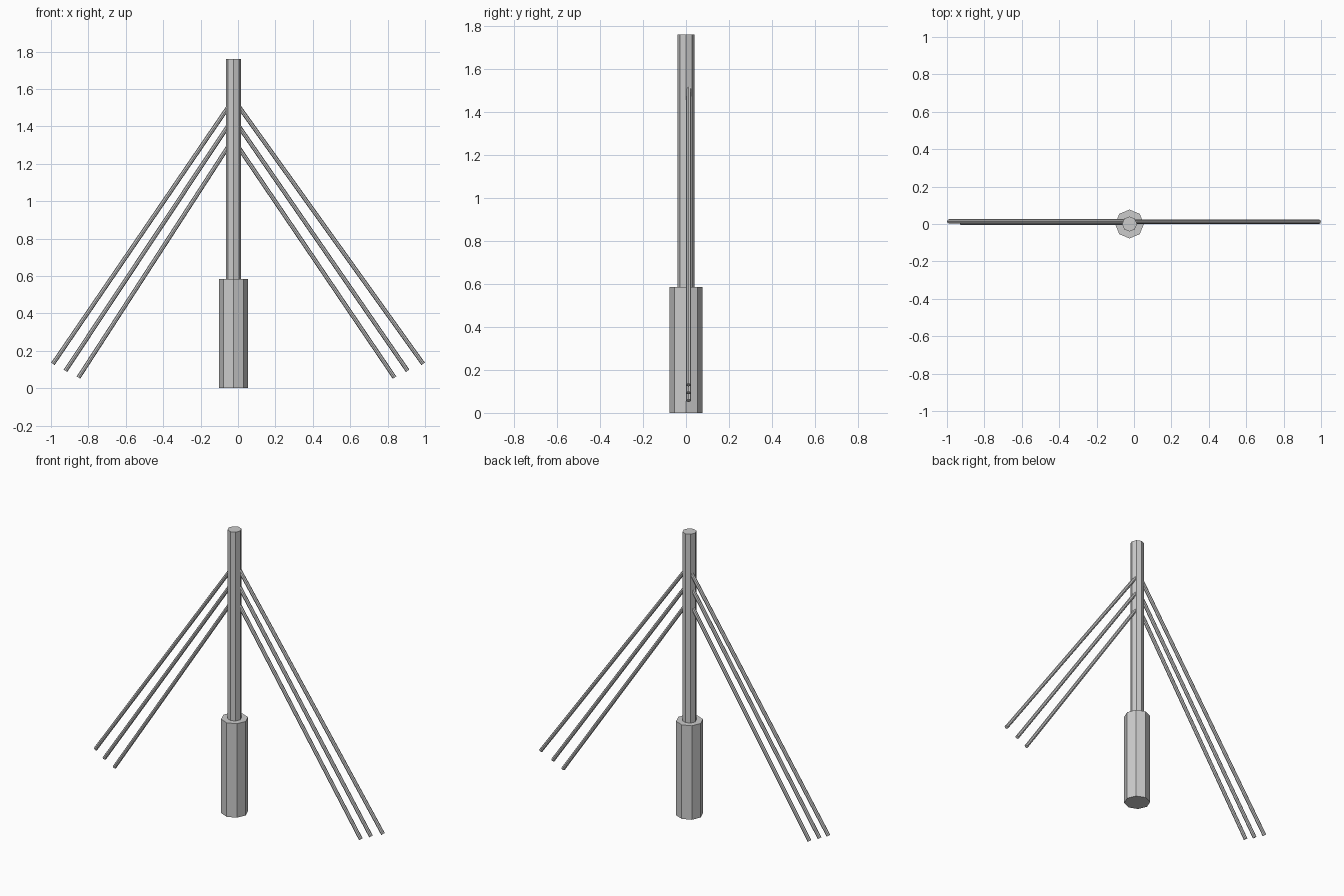
import bpy
from mathutils import Vector

if "Cube" in bpy.data.objects:
    bpy.data.objects.remove(bpy.data.objects["Cube"])

AXIS_X = -0.024  # centre line of the mast


def rod(name, a, b, radius, sides=8):
    """Capped flat-sided cylinder running from a to b."""
    a, b = Vector(a), Vector(b)
    d = b - a
    bpy.ops.mesh.primitive_cylinder_add(vertices=sides, radius=radius,
                                        depth=d.length, location=(a + b) / 2)
    ob = bpy.context.object
    ob.name = name
    ob.rotation_mode = 'QUATERNION'
    if abs(d.x) > 1e-6:
        ob.rotation_quaternion = d.to_track_quat('Z', 'Y')
    return ob


# Thick octagonal handle and thinner mast above it
rod("handle", (AXIS_X, 0, 0), (AXIS_X, 0, 0.585), 0.077)
rod("mast", (AXIS_X, 0, 0.585), (AXIS_X, 0, 1.76), 0.040)

# Three sloping rods per side: outer x, outer z, mast x, mast z, y
rods = {
    "left": [(-0.990, 0.130, -0.06, 1.492, 0.014),
             (-0.923, 0.093, -0.06, 1.392, 0.005),
             (-0.853, 0.057, -0.06, 1.280, 0.005)],
    "right": [(0.990, 0.130, 0.013, 1.494, 0.012),
              (0.907, 0.093, 0.013, 1.388, 0.012),
              (0.837, 0.057, 0.013, 1.273, 0.012)],
}
for side, specs in rods.items():
    for i, (x, z, mx, mz, y) in enumerate(specs):
        end, top = Vector((x, y, z)), Vector((mx, y, mz))
        top += (top - end).normalized() * 0.02  # sink into the mast
        rod(f"{side}_rod_{i + 1}", end, top, 0.0115)
